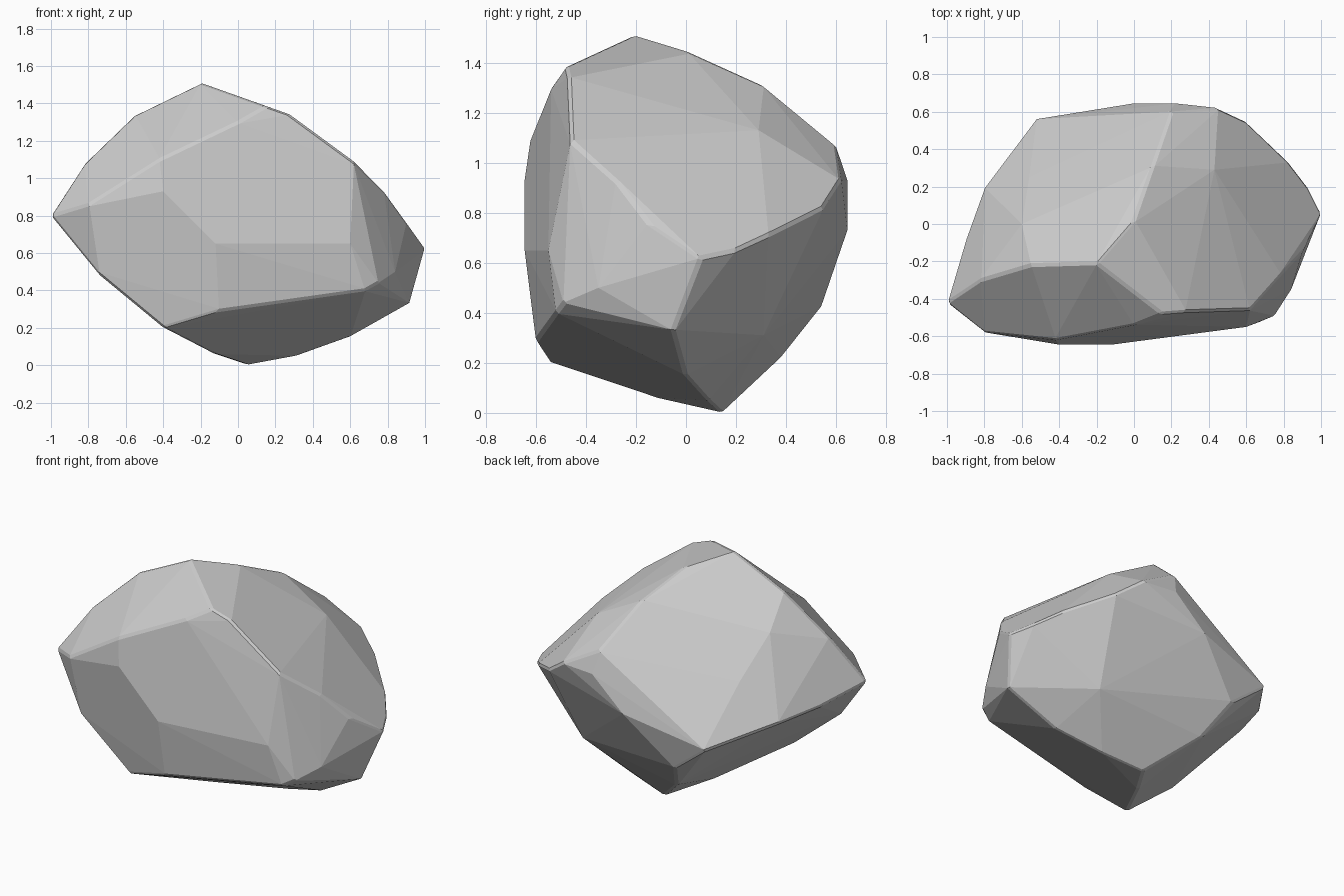
import bpy, bmesh, math

if "Cube" in bpy.data.objects:
    bpy.data.objects.remove(bpy.data.objects["Cube"])

# Corner points of the rock, grouped by region
tips = [(-1, -.42, .8), (-.2, -.21, 1.51), (1, .06, .62), (.05, .145, 0)]

top_ridge = [(.15, -.48, 1.385), (.28, -.47, 1.34), (0, .02, 1.44),
             (.1, .31, 1.31), (.2, .6, 1.07), (.43, .29, 1.13)]

upper_left = [(-.55, -.22, 1.34), (-.82, -.3, 1.08), (-.6, 0, 1.17),
              (-.56, .25, .94)]

left_rim = [(-.9, -.08, .74), (-.8, .2, .71), (-.53, .56, .6)]

front = [(-.8, -.58, .86), (-.42, -.62, 1.1), (0, -.54, 1.3), (-.4, -.645, .93),
         (-.12, -.645, .65), (.6, -.55, .65), (-.74, -.54, .48)]

right = [(.62, -.46, 1.09), (.78, -.28, .93), (.9, -.15, .76),
         (.75, -.49, .44), (.84, -.35, .5), (.92, -.05, .33)]

back = [(.93, .2, .65), (.83, .33, .71), (.6, .55, .82), (.45, .62, .93),
        (.22, .645, .93), (0, .645, .73), (-.3, .54, .42), (-.2, .38, .22),
        (.52, .31, .31)]

under = [(-.4, -.54, .2), (-.1, -.6, .29), (.68, -.52, .4),
         (.6, 0, .15), (.32, .09, .05), (-.13, -.12, .06)]

# Wrap the corners in a convex skin and merge nearly flat triangles into facets
bm = bmesh.new()
for p in tips + top_ridge + upper_left + left_rim + front + right + back + under:
    bm.verts.new(p)
hull = bmesh.ops.convex_hull(bm, input=bm.verts)
loose = [v for v in bm.verts if not v.link_faces]
bmesh.ops.delete(bm, geom=loose, context='VERTS')
bmesh.ops.dissolve_limit(bm, angle_limit=math.radians(2),
                         verts=bm.verts, edges=bm.edges)
bmesh.ops.recalc_face_normals(bm, faces=bm.faces)

mesh = bpy.data.meshes.new("rock")
bm.to_mesh(mesh)
bm.free()
rock = bpy.data.objects.new("rock", mesh)
bpy.context.collection.objects.link(rock)

# Slightly worn edges
bevel = rock.modifiers.new("worn_edges", 'BEVEL')
bevel.width = .012
bevel.segments = 1
bevel.limit_method = 'ANGLE'
bevel.angle_limit = math.radians(35)
